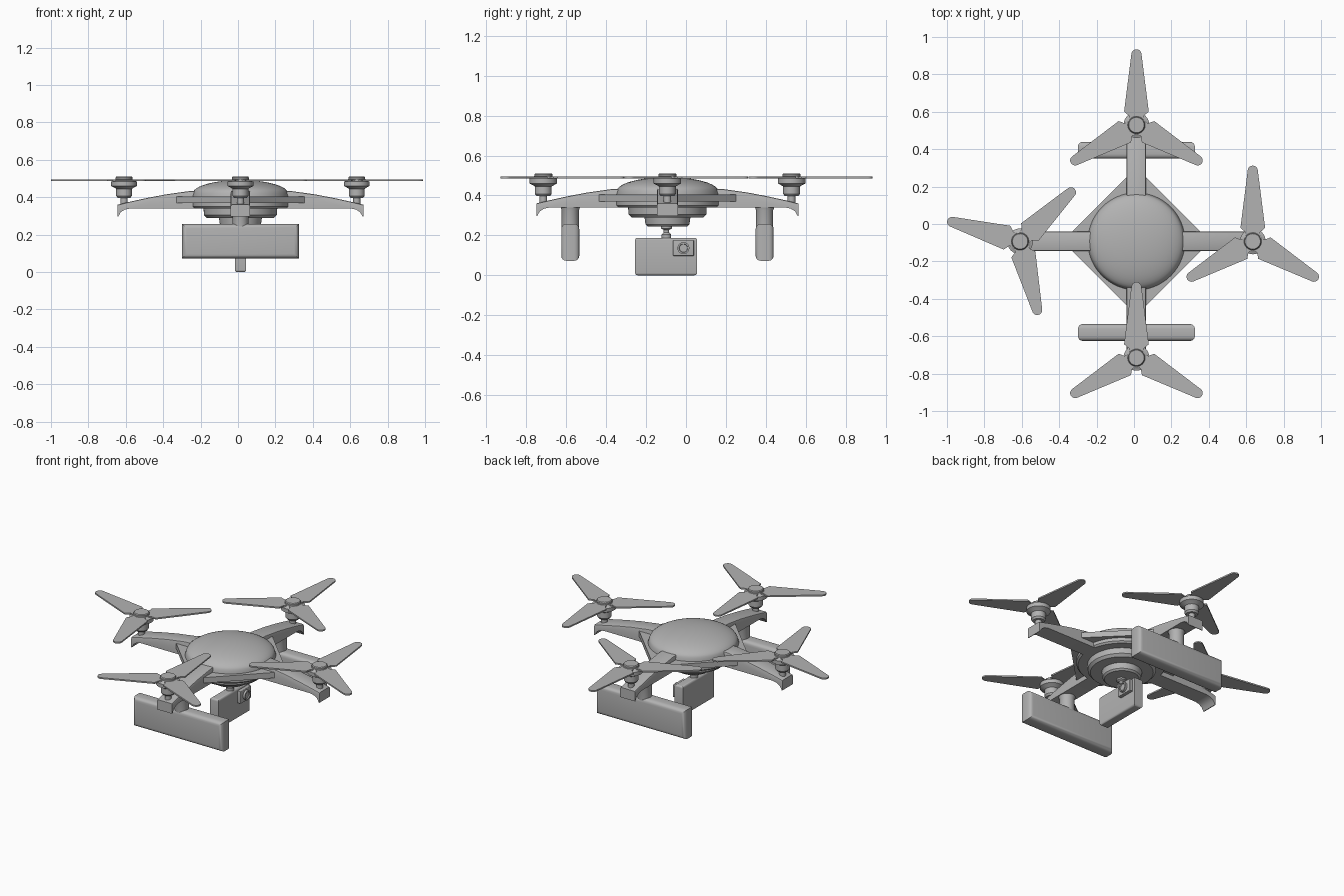
import bpy, bmesh, math
from mathutils import Matrix, Vector

if "Cube" in bpy.data.objects:
    bpy.data.objects.remove(bpy.data.objects["Cube"])

CX, CY = 0.013, -0.093          # centre of the airframe
ROTOR_R = 0.622
LEG_R = 0.487

grey = bpy.data.materials.new("light_grey")
grey.use_nodes = True
grey.diffuse_color = (0.45, 0.45, 0.45, 1)
grey.node_tree.nodes["Principled BSDF"].inputs["Base Color"].default_value = grey.diffuse_color


def finish(name, bm, matrix=Matrix(), smooth=35):
    bmesh.ops.recalc_face_normals(bm, faces=bm.faces)
    me = bpy.data.meshes.new(name)
    bm.to_mesh(me)
    bm.free()
    me.materials.append(grey)
    ob = bpy.data.objects.new(name, me)
    bpy.context.collection.objects.link(ob)
    ob.matrix_world = matrix
    bpy.ops.object.select_all(action='DESELECT')
    ob.select_set(True)
    bpy.context.view_layer.objects.active = ob
    bpy.ops.object.shade_smooth_by_angle(angle=math.radians(smooth))
    return ob


def at(x, y, z=0, turn=0):
    return Matrix.Translation((x, y, z)) @ Matrix.Rotation(turn, 4, 'Z')


def lathe(name, profile, matrix, steps=48):
    """Spin an (r, z) profile about z."""
    bm = bmesh.new()
    vs = [bm.verts.new((r, 0, z)) for r, z in profile]
    es = [bm.edges.new(p) for p in zip(vs, vs[1:])]
    bmesh.ops.spin(bm, geom=vs + es, axis=(0, 0, 1), cent=(0, 0, 0),
                   angle=math.tau, steps=steps)
    bmesh.ops.remove_doubles(bm, verts=bm.verts, dist=0.0001)
    return finish(name, bm, matrix)


def prism(bm, points, depth):
    """Extrude an outline of 3D points along a vector."""
    face = bm.faces.new([bm.verts.new(p) for p in points])
    ext = bmesh.ops.extrude_face_region(bm, geom=[face])["geom"]
    bmesh.ops.translate(bm, vec=depth,
                        verts=[v for v in ext if isinstance(v, bmesh.types.BMVert)])


def block(name, centre, size, bevel, skip=None):
    """Box with rounded edges, leaving those along the skip axis sharp."""
    bm = bmesh.new()
    bmesh.ops.create_cube(bm, size=1, matrix=Matrix.Diagonal((*size, 1)))
    edges = [e for e in bm.edges if skip is None or
             abs((e.verts[0].co - e.verts[1].co).normalized()[skip]) < 0.5]
    bmesh.ops.bevel(bm, geom=edges, offset=bevel, segments=4, profile=0.5,
                    affect='EDGES')
    return finish(name, bm, at(*centre))


# Body: shallow dome, rim and stepped belly
dome = [(0.255 * math.sin(a), 0.42 + 0.072 * math.cos(a))
        for a in [i * math.pi / 24 for i in range(13)]]
belly = [(0.26, 0.405), (0.26, 0.35), (0.25, 0.34), (0.197, 0.34), (0.195, 0.305),
         (0.18, 0.29), (0.115, 0.29), (0.11, 0.255), (0.1, 0.245), (0, 0.245)]
lathe("body", dome + belly, at(CX, CY), 64)

# Diamond plate with blunt corners at each arm
bm = bmesh.new()
outline = []
for i in range(4):
    for side in (-0.04, 0.04):
        outline.append(Matrix.Rotation(i * math.pi / 2, 3, 'Z') @ Vector((0.355, side, 0.37)))
prism(bm, outline, (0, 0, 0.035))
finish("diamond_plate", bm, at(CX, CY))

# Arms, motors and rotors
arm_profile = [(0.1, 0.34), (0.59, 0.34), (0.618, 0.334), (0.64, 0.32), (0.653, 0.297),
               (0.657, 0.297), (0.657, 0.36), (0.6, 0.374), (0.5, 0.396),
               (0.4, 0.415), (0.28, 0.432), (0.1, 0.44)]
motor_profile = [(0, 0.35), (0.019, 0.35), (0.019, 0.397), (0.034, 0.397), (0.042, 0.408),
                 (0.042, 0.445), (0.055, 0.453), (0.069, 0.46), (0.069, 0.484),
                 (0.054, 0.488), (0.045, 0.497), (0.045, 0.506), (0.041, 0.511), (0, 0.511)]


def blade_outline():
    tip = [(0.378 + 0.027 * math.cos(a), 0.027 * math.sin(a))
           for a in [math.radians(-80 + 20 * i) for i in range(9)]]
    return [(0.0, -0.035), (0.05, -0.04), (0.072, -0.066)] + tip + \
           [(0.072, 0.066), (0.05, 0.04), (0.0, 0.035)]


sides = {"left": 0, "back": 90, "right": 180, "front": 270}
for side, deg in sides.items():
    turn = math.radians(deg)
    bm = bmesh.new()
    prism(bm, [(r, -0.052, z) for r, z in arm_profile], (0, 0.104, 0))
    top = [e for e in bm.edges if all(v.co.z > 0.35 for v in e.verts)
           and abs(e.verts[0].co.y - e.verts[1].co.y) < 0.01]
    bmesh.ops.bevel(bm, geom=top, offset=0.008, segments=2, profile=0.5, affect='EDGES')
    finish(side + "_arm", bm, at(CX, CY, 0, turn))

    x, y = CX + ROTOR_R * math.cos(turn), CY + ROTOR_R * math.sin(turn)
    lathe(side + "_motor", motor_profile, at(x, y), 32)

    first = 44 if side == "right" else 90
    for n in range(3):
        bm = bmesh.new()
        prism(bm, [(px, py, 0.486) for px, py in blade_outline()], (0, 0, 0.009))
        finish(f"{side}_blade_{n + 1}", bm, at(x, y, 0, math.radians(first + 120 * n)))

# Landing legs: round strut and broad foot slab
for side, sign in (("front", -1), ("back", 1)):
    y = CY + sign * LEG_R
    lathe(side + "_strut", [(0, 0.2), (0.043, 0.2), (0.043, 0.325), (0.05, 0.345), (0, 0.345)],
          at(CX, y), 32)
    block(side + "_foot", (CX, y, 0.165), (0.625, 0.09, 0.185), 0.025, skip=1)

# Camera on its ball-jointed stem
lathe("camera_stem", [(0, 0.25), (0.028, 0.25), (0.028, 0.235), (0.014, 0.228), (0.014, 0.215),
                      (0.024, 0.205), (0.024, 0.18), (0, 0.18)], at(CX, CY - 0.005), 24)
block("camera_body", (CX, -0.1, 0.094), (0.06, 0.31, 0.188), 0.012, skip=2)
block("lens_mount", (0.05, -0.013, 0.136), (0.03, 0.105, 0.078), 0.004)
lens = Matrix.Translation((0.06, -0.013, 0.136)) @ Matrix.Rotation(math.pi / 2, 4, 'Y')
lathe("lens", [(0, 0), (0.03, 0), (0.03, 0.018), (0.022, 0.018), (0.02, 0.012), (0, 0.012)],
      lens, 24)
